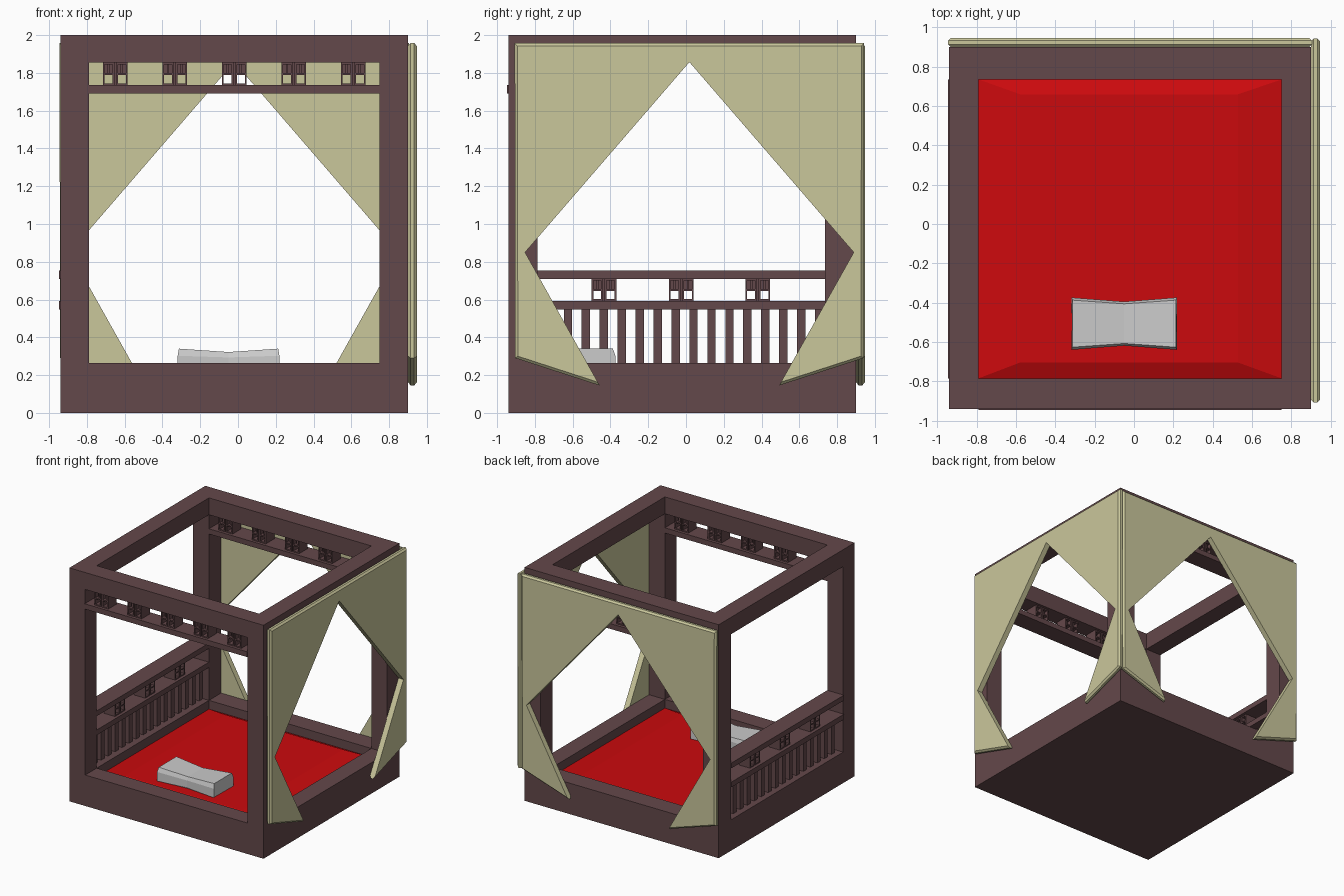
import bpy, bmesh
from mathutils import Vector

if "Cube" in bpy.data.objects:
    bpy.data.objects.remove(bpy.data.objects["Cube"])


def material(name, rgb):
    m = bpy.data.materials.new(name)
    m.diffuse_color = (*rgb, 1)
    m.use_nodes = True
    m.node_tree.nodes["Principled BSDF"].inputs["Base Color"].default_value = m.diffuse_color
    return m


WOOD = material("dark_wood", (0.127, 0.065, 0.069))
CLOTH = material("cream_cloth", (0.59, 0.57, 0.33))
RED = material("red_fabric", (0.6, 0.003, 0.004))


def finish(name, bm, mat=None):
    bmesh.ops.recalc_face_normals(bm, faces=bm.faces)
    me = bpy.data.meshes.new(name)
    bm.to_mesh(me)
    bm.free()
    ob = bpy.data.objects.new(name, me)
    bpy.context.collection.objects.link(ob)
    if mat:
        me.materials.append(mat)
    return ob


def box(bm, x0, x1, y0, y1, z0, z1):
    vs = bmesh.ops.create_cube(bm, size=1)["verts"]
    for v in vs:
        v.co = Vector(((x0 + x1) / 2 + v.co.x * (x1 - x0),
                       (y0 + y1) / 2 + v.co.y * (y1 - y0),
                       (z0 + z1) / 2 + v.co.z * (z1 - z0)))


def boxes(name, items, mat=WOOD):
    bm = bmesh.new()
    for b in items:
        box(bm, *b)
    return finish(name, bm, mat)


def loft(name, rings, mat=None):
    """Skin closed rings of equal length and cap both ends."""
    bm = bmesh.new()
    rs = [[bm.verts.new(p) for p in r] for r in rings]
    n = len(rs[0])
    for a, b in zip(rs, rs[1:]):
        for i in range(n):
            j = (i + 1) % n
            bm.faces.new((a[i], a[j], b[j], b[i]))
    bm.faces.new(rs[0])
    bm.faces.new(rs[-1])
    return finish(name, bm, mat)


# outer and inner limits of the timber frame
LO, HI = -0.94, 0.90
XI0, XI1, YI0, YI1 = -0.79, 0.75, -0.785, 0.735
RIM, TOP = 0.265, 1.855


def ring(z0, z1):
    return [(LO, HI, LO, YI0, z0, z1), (LO, HI, YI1, HI, z0, z1),
            (LO, XI0, YI0, YI1, z0, z1), (XI1, HI, YI0, YI1, z0, z1)]


# base box, posts and top beams
boxes("base_floor", [(LO, HI, LO, HI, 0, 0.1)])
boxes("base_rim", ring(0.1, RIM))
boxes("corner_posts", [(*xs, *ys, RIM, TOP)
                       for xs in ((LO, XI0), (XI1, HI))
                       for ys in ((LO, YI0), (YI1, HI))])
boxes("top_beams", ring(TOP, 2.0))


# lattice ornament: 2 x 2 cells, lower open, upper with a recessed cross panel
def ornament(u, d0, d1, z0, z1):
    zm = (z0 + z1) / 2
    parts = []
    for s in (-1, 1):
        a, b = sorted((u + s * 0.004, u + s * 0.066))
        parts += [(a, a + 0.01, d0, d1, z0, z1), (b - 0.01, b, d0, d1, z0, z1)]
        for z in (z0, zm - 0.005, z1 - 0.01):
            parts.append((a + 0.01, b - 0.01, d0, d1, z, z + 0.01))
        c = (a + b) / 2
        dm = (d0 + d1) / 2
        parts.append((a + 0.01, b - 0.01, dm - 0.01, dm + 0.01, zm, z1))
        parts.append((c - 0.006, c + 0.006, d0 + 0.02, d1 - 0.02, zm, z1))
    parts.append((u - 0.004, u + 0.004, d0 + 0.03, d1 - 0.03, z0, z1))
    return parts


# front and back header rails with five ornaments each
for side, d0, d1 in (("front", -0.947, YI0), ("back", YI1, HI)):
    boxes(side + "_header_rail", [(XI0, XI1, d0, d1, 1.69, 1.735)])
    boxes(side + "_ornaments",
          [p for k in range(5)
           for p in ornament(-0.65 + 0.315 * k, d0 + 0.025, d1 - 0.025, 1.735, TOP)])

# left railing: two rails, ornaments and balusters
boxes("left_rails", [(-0.947, XI0, YI0, YI1, z, z + 0.045) for z in (0.547, 0.71)])
boxes("left_ornaments",
      [(p[2], p[3], p[0], p[1], p[4], p[5]) for u in (-0.435, -0.025, 0.38)
       for p in ornament(u, -0.92, -0.815, 0.592, 0.71)])
boxes("left_balusters", [(-0.89, -0.845, y - 0.022, y + 0.022, RIM, 0.547)
                         for y in (-0.72 + 0.095 * k for k in range(16))])


# mattress with sloping borders
def rect(x0, x1, y0, y1, z):
    return [(x0, y0, z), (x1, y0, z), (x1, y1, z), (x0, y1, z)]


loft("mattress", [rect(XI0, XI1, YI0, YI1, 0.1), rect(XI0, XI1, YI0, YI1, 0.19),
                  rect(-0.58, 0.53, -0.705, 0.66, 0.225)], RED)

# pillow: octagonal section, pinched in the middle, chamfered ends
OCT = [(-1, -.5), (-.9, -1), (.9, -1), (1, -.5), (1, .5), (.9, 1), (-.9, 1), (-1, .5)]


def section(x, hy, hz, lean=0):
    return [(x - lean * abs(v), -0.507 + u * hy, 0.265 + v * hz) for u, v in OCT]


loft("pillow", [section(-0.325, 0.133, 0.075, -0.012), section(-0.05, 0.112, 0.057),
                section(0.225, 0.133, 0.075, 0.012)])

# curtains: half outline mirrored about the middle, outer edges chamfered
HALF = [(0.925, 1.957), (0.922, 0.29), (0.475, 0.145), (0.87, 0.85)]


def curtain(name, centre, place):
    pts = HALF + [(0, 1.857)] + [(-u, z) for u, z in reversed(HALF)]
    n = len(pts)
    bm = bmesh.new()
    f, b = [[bm.verts.new(place(centre + u, d, z)) for u, z in pts] for d in (0.90, 0.947)]
    bm.faces.new(f)
    bm.faces.new(b)
    for i in range(n):
        j = (i + 1) % n
        bm.faces.new((f[i], f[j], b[j], b[i]))
    outer = []
    for i in (n - 1, 0, 1, n - 2, n - 3):
        j = (i + 1) % n
        outer += [bm.edges.get((r[i], r[j])) for r in (f, b)]
    bmesh.ops.recalc_face_normals(bm, faces=bm.faces)
    bmesh.ops.bevel(bm, geom=outer, offset=0.014, segments=1, affect='EDGES')
    bmesh.ops.triangulate(bm, faces=[q for q in bm.faces if len(q.verts) > 4])
    finish(name, bm, CLOTH)


curtain("right_curtain", 0.018, lambda u, d, z: (d, u, z))
curtain("back_curtain", -0.02, lambda u, d, z: (u, d, z))
